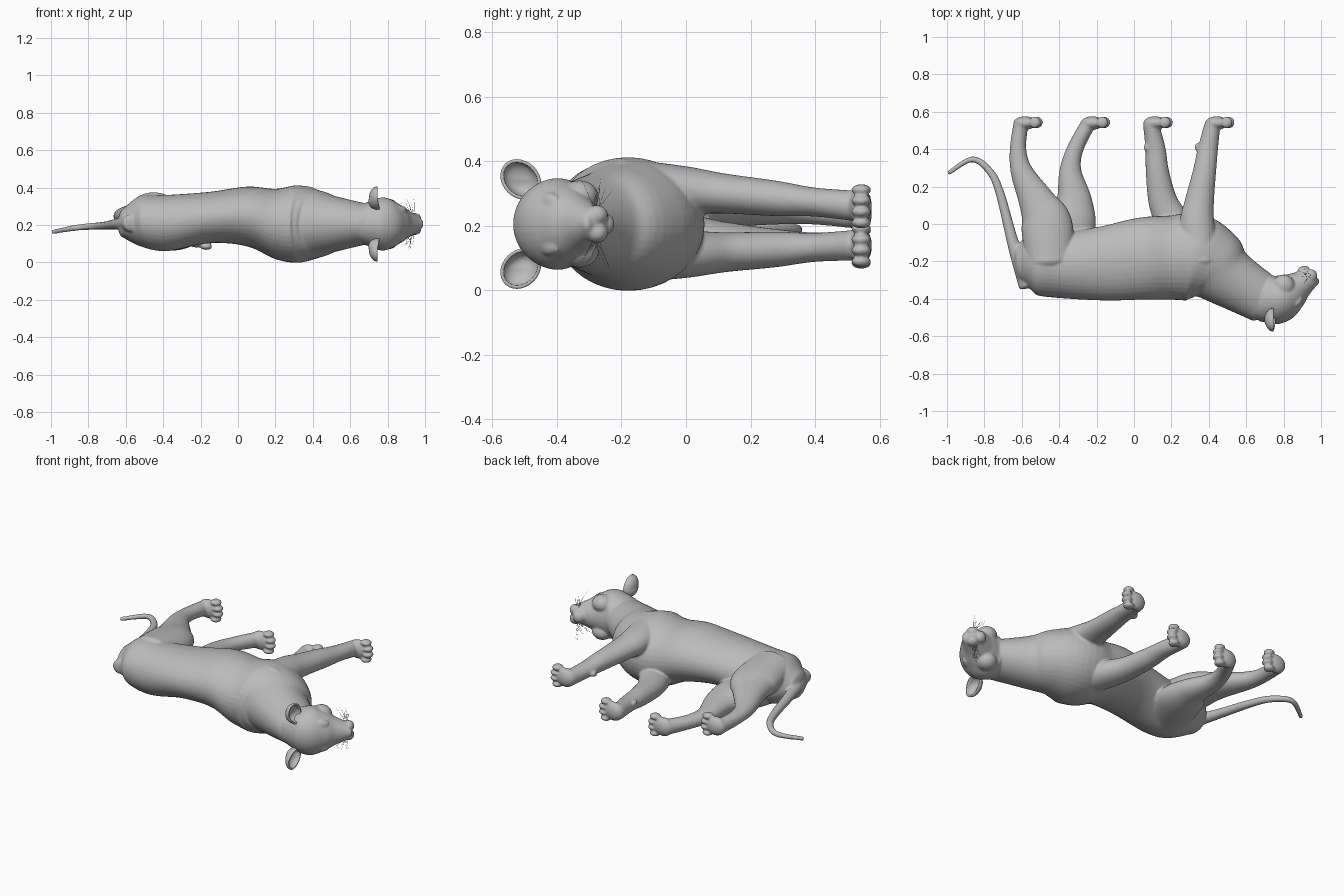
import bpy, bmesh, math, random
from mathutils import Vector, Matrix

if "Cube" in bpy.data.objects:
    bpy.data.objects.remove(bpy.data.objects["Cube"])

random.seed(4)
MID = 0.205  # height of the animal's plane of symmetry

# one fur colour for everything
fur = bpy.data.materials.new("grey_fur")
fur.diffuse_color = (0.5, 0.5, 0.5, 1)
fur.use_nodes = True
fur.node_tree.nodes["Principled BSDF"].inputs["Base Color"].default_value = fur.diffuse_color


def spline(a, b, c, d, t):
    # smooth interpolation between b and c
    return [0.5 * (2*q + (r-p)*t + (2*p-5*q+4*r-s)*t*t + (3*q-p-3*r+s)*t**3)
            for p, q, r, s in zip(a, b, c, d)]


def tube(bm, keys, sides=28, steps=6):
    # closed loft along a path; key = (x, y, z, radius in the xy plane, radius in z)
    pts = []
    n = len(keys)
    for i in range(n - 1):
        a, d = keys[max(i-1, 0)], keys[min(i+2, n-1)]
        for s in range(steps):
            pts.append(spline(a, keys[i], keys[i+1], d, s / steps))
    pts.append(keys[-1])
    # rounded ends
    caps = []
    for end, nxt in ((0, 1), (-1, -2)):
        p, q = pts[end], pts[nxt]
        out = (Vector(p[:3]) - Vector(q[:3])).normalized()
        cap = []
        for k in (0.45, 0.8, 0.97):
            c = Vector(p[:3]) + out * k * 0.4 * min(p[3], p[4])
            f = math.sqrt(1 - k * k)
            cap.append([*c, p[3] * f, p[4] * f])
        caps.append(cap)
    pts = caps[0][::-1] + pts + caps[1]
    rings = []
    for i, p in enumerate(pts):
        t = Vector(pts[min(i+1, len(pts)-1)][:3]) - Vector(pts[max(i-1, 0)][:3])
        t.z = 0
        t.normalize()
        side = Vector((-t.y, t.x, 0))
        ring = []
        for k in range(sides):
            a = 2 * math.pi * k / sides
            ring.append(bm.verts.new(Vector(p[:3]) + side * p[3] * math.cos(a)
                                     + Vector((0, 0, p[4] * math.sin(a)))))
        rings.append(ring)
    faces = [bm.faces.new(rings[0][::-1]), bm.faces.new(rings[-1])]
    for r, s in zip(rings, rings[1:]):
        for k in range(sides):
            j = (k + 1) % sides
            faces.append(bm.faces.new((r[k], r[j], s[j], s[k])))
    bmesh.ops.recalc_face_normals(bm, faces=faces)


def ball(bm, c, r, turn=0):
    # ellipsoid turned about z
    m = Matrix.Translation(c) @ Matrix.Rotation(turn, 4, 'Z') @ Matrix.Diagonal((*r, 1))
    bmesh.ops.create_uvsphere(bm, u_segments=24, v_segments=16, radius=1, matrix=m)


def finish(bm, name):
    me = bpy.data.meshes.new(name)
    bm.to_mesh(me)
    bm.free()
    for p in me.polygons:
        p.use_smooth = True
    me.materials.append(fur)
    ob = bpy.data.objects.new(name, me)
    bpy.context.collection.objects.link(ob)
    return ob


def leg(bm, path_x, z0, z1, in_plane, across):
    # leg running toward +y with shared joint levels, ending in a four-toed paw
    levels = (-.2, 0, .12, .28, .4, .535)
    keys = []
    for x, y, r, w in zip(path_x, levels, in_plane, across):
        t = (y - levels[0]) / (levels[-1] - levels[0])
        keys.append((x, y, z0 + (z1 - z0) * t, r, w))
    tube(bm, keys)
    x = path_x[-1]
    ball(bm, (x + .022, .54, z1), (.062, .036, .056))
    for i in range(4):
        d = i - 1.5
        ball(bm, (x + .088 - .006*d*d, .543, z1 + d*.034), (.032, .031, .0175))


body = bmesh.new()

# torso and neck
tube(body, [(-.61, -.21, .21, .10, .08), (-.52, -.205, .22, .17, .135), (-.38, -.22, .21, .177, .15),
            (-.15, -.21, .24, .20, .137), (.05, -.185, .245, .22, .16), (.20, -.18, MID, .225, .188),
            (.32, -.18, MID, .235, .207), (.42, -.22, MID, .205, .182),
            (.51, -.29, MID, .16, .15), (.70, -.405, MID, .13, .105)], 40)

# head
tube(body, [(.66, -.43, MID, .10, .10), (.72, -.41, MID, .13, .128), (.78, -.395, MID, .13, .142),
            (.84, -.36, MID, .103, .115), (.89, -.325, MID, .075, .082),
            (.958, -.285, MID, .045, .045)], 32)
for s in (-1, 1):
    ball(body, (.945, -.277, MID + s*.027), (.036, .036, .032))      # whisker pads
    ball(body, (.865, -.425, MID + s*.068), (.045, .022, .03), .7)   # brows
    ball(body, (.80, -.33, MID + s*.085), (.06, .06, .05), .45)      # cheeks
ball(body, (.905, -.25, MID), (.035, .026, .034), .45)                # chin
ball(body, (.973, -.308, MID), (.019, .018, .028), .45)               # nose

# hind legs
hind = (.13, .137, .098, .06, .044, .04), (.095, .085, .066, .047, .04, .045)
leg(body, (-.45, -.468, -.52, -.60, -.62, -.605), .28, .235, *hind)
leg(body, (-.41, -.34, -.32, -.34, -.315, -.245), .155, .135, *hind)

# front legs
fore = (.105, .093, .078, .062, .054, .042), (.08, .073, .062, .055, .045, .048)
leg(body, (.35, .337, .35, .377, .395, .42), .33, .26, *fore)
leg(body, (.30, .21, .155, .125, .115, .09), .10, .14, *fore)

# dew claws at the wrists
for x, z in ((.343, .26), (.07, .15)):
    ball(body, (x, .41, z), (.018, .025, .018))

# tail
tube(body, [(-.56, -.32, .21, .06, .05), (-.638, -.13, .205, .034, .031), (-.715, .16, .196, .024, .022),
            (-.77, .28, .193, .02, .019), (-.865, .346, .185, .016, .016), (-.99, .273, .163, .012, .012)], 16)

# fuse into one skin
ob = finish(body, "body")
rm = ob.modifiers.new("fuse", 'REMESH')
rm.mode = 'VOXEL'
rm.voxel_size = 0.0065
rm.use_smooth_shade = True
sm = ob.modifiers.new("soften", 'SMOOTH')
sm.factor = 0.5
sm.iterations = 4

# cupped ears, opening forward
for s, name in ((1, "upper_ear"), (-1, "lower_ear")):
    bm = bmesh.new()
    bmesh.ops.create_uvsphere(bm, u_segments=28, v_segments=18, radius=1)
    bmesh.ops.delete(bm, geom=[v for v in bm.verts if v.co.z > 0.05], context='VERTS')
    # bowl axis along x, deeper on the head side
    for v in bm.verts:
        a, b, depth = v.co
        inner = max(0, -a)
        v.co = Vector((.745 + depth * (.04 + .03*inner) + .012*inner,
                       -.512 - .057*b - .012*a, MID + s*(.138 + .058*a)))
    bmesh.ops.recalc_face_normals(bm, faces=bm.faces)
    so = finish(bm, name).modifiers.new("thickness", 'SOLIDIFY')
    so.thickness = 0.01
    so.offset = 0

# eyes
for s, name in ((1, "upper_eye"), (-1, "lower_eye")):
    bm = bmesh.new()
    ball(bm, (.883, -.405, MID + s*.072), (.018, .015, .018), .5)
    finish(bm, name)

# whiskers fanning out from both sides of the muzzle
cu = bpy.data.curves.new("whiskers", 'CURVE')
cu.dimensions = '3D'
cu.bevel_depth = 0.0009
cu.bevel_resolution = 0
for s in (-1, 1):
    for i in range(9):
        root = Vector((.94 - .01*(i % 3), -.285 + .008*(i // 3), MID + s*.05))
        d = Vector((random.uniform(-.05, .02), random.uniform(-.05, .06), s*random.uniform(.05, .095)))
        sp = cu.splines.new('POLY')
        sp.points.add(3)
        for k in range(4):
            t = k / 3
            sp.points[k].co = (*(root + d*t - Vector((.015*t*t, 0, 0))), 1)
            sp.points[k].radius = 1 - .6*t
cu.materials.append(fur)
bpy.context.collection.objects.link(bpy.data.objects.new("whiskers", cu))
